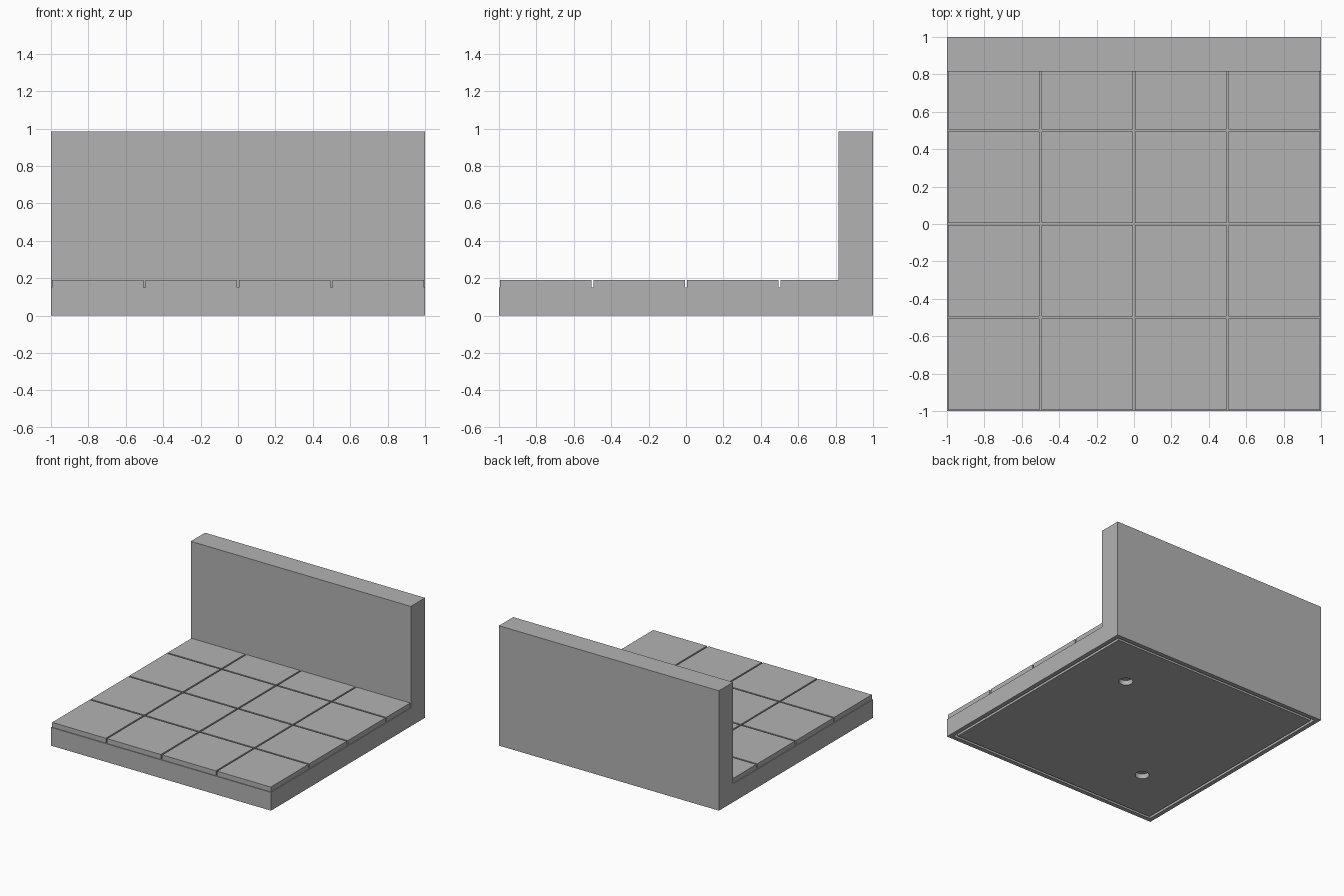
import bpy, bmesh
from mathutils import Matrix, Vector

cube = bpy.data.objects.get("Cube")
if cube:
    bpy.data.objects.remove(cube, do_unlink=True)

LEDGE, FLOOR, TOP = 0.15, 0.19, 0.985
WALL_Y = 0.815
GAP = 0.0065          # half the width of a joint between tiles

grey = bpy.data.materials.new("plain grey")
grey.use_nodes = True
colour = (0.45, 0.45, 0.45, 1)
grey.diffuse_color = colour
grey.node_tree.nodes["Principled BSDF"].inputs["Base Color"].default_value = colour


def finish(name, bm):
    bmesh.ops.recalc_face_normals(bm, faces=bm.faces)
    mesh = bpy.data.meshes.new(name)
    bm.to_mesh(mesh)
    bm.free()
    mesh.materials.append(grey)
    obj = bpy.data.objects.new(name, mesh)
    bpy.context.collection.objects.link(obj)
    return obj


def add_box(bm, low, high):
    low, high = Vector(low), Vector(high)
    matrix = Matrix.Translation((low + high) / 2) @ Matrix.Diagonal((*(high - low), 1))
    bmesh.ops.create_cube(bm, size=1, matrix=matrix)


# Base and back wall: one L-shaped profile extruded across the width
bm = bmesh.new()
profile = [(-1, 0), (1, 0), (1, TOP), (WALL_Y, TOP), (WALL_Y, LEDGE), (-1, LEDGE)]
side = bm.faces.new([bm.verts.new((-1, y, z)) for y, z in profile])
grown = bmesh.ops.extrude_face_region(bm, geom=[side], use_keep_orig=True)
bmesh.ops.translate(bm, vec=(2, 0, 0),
                    verts=[g for g in grown["geom"] if isinstance(g, bmesh.types.BMVert)])
bmesh.ops.recalc_face_normals(bm, faces=bm.faces)

# Narrow channel running around the underside
bottom = min(bm.faces, key=lambda f: f.calc_center_median().z)
bmesh.ops.inset_individual(bm, faces=[bottom], thickness=0.05)
rim = bmesh.ops.inset_individual(bm, faces=[bottom], thickness=0.03)["faces"]
channel = bmesh.ops.extrude_face_region(bm, geom=rim)
bmesh.ops.translate(bm, vec=(0, 0, 0.04),
                    verts=[g for g in channel["geom"] if isinstance(g, bmesh.types.BMVert)])
bmesh.ops.delete(bm, geom=[f for f in rim if f.is_valid], context="FACES_ONLY")
body = finish("base_and_wall", bm)

# Two round sockets in the underside
bm = bmesh.new()
for s in (-0.5, 0.5):
    bmesh.ops.create_cone(bm, cap_ends=True, segments=32, radius1=0.053, radius2=0.053,
                          depth=0.08, matrix=Matrix.Translation((s, s, 0)))
cutter = finish("socket_cutter", bm)
cutter.hide_render = True
cut = body.modifiers.new("sockets", "BOOLEAN")
cut.operation = "DIFFERENCE"
cut.solver = "EXACT"
cut.object = cutter
bpy.context.view_layer.objects.active = body
bpy.ops.object.modifier_apply(modifier=cut.name)
bpy.data.objects.remove(cutter, do_unlink=True)

# Floor tiles, with the last row running into the wall
bm = bmesh.new()
for i in range(4):
    for j in range(4):
        x, y = -1 + i / 2, -1 + j / 2
        back = WALL_Y + 0.01 if j == 3 else y + 0.5 - GAP
        add_box(bm, (x + GAP, y + GAP, LEDGE - 0.01), (x + 0.5 - GAP, back, FLOOR))
finish("floor_tiles", bm)
